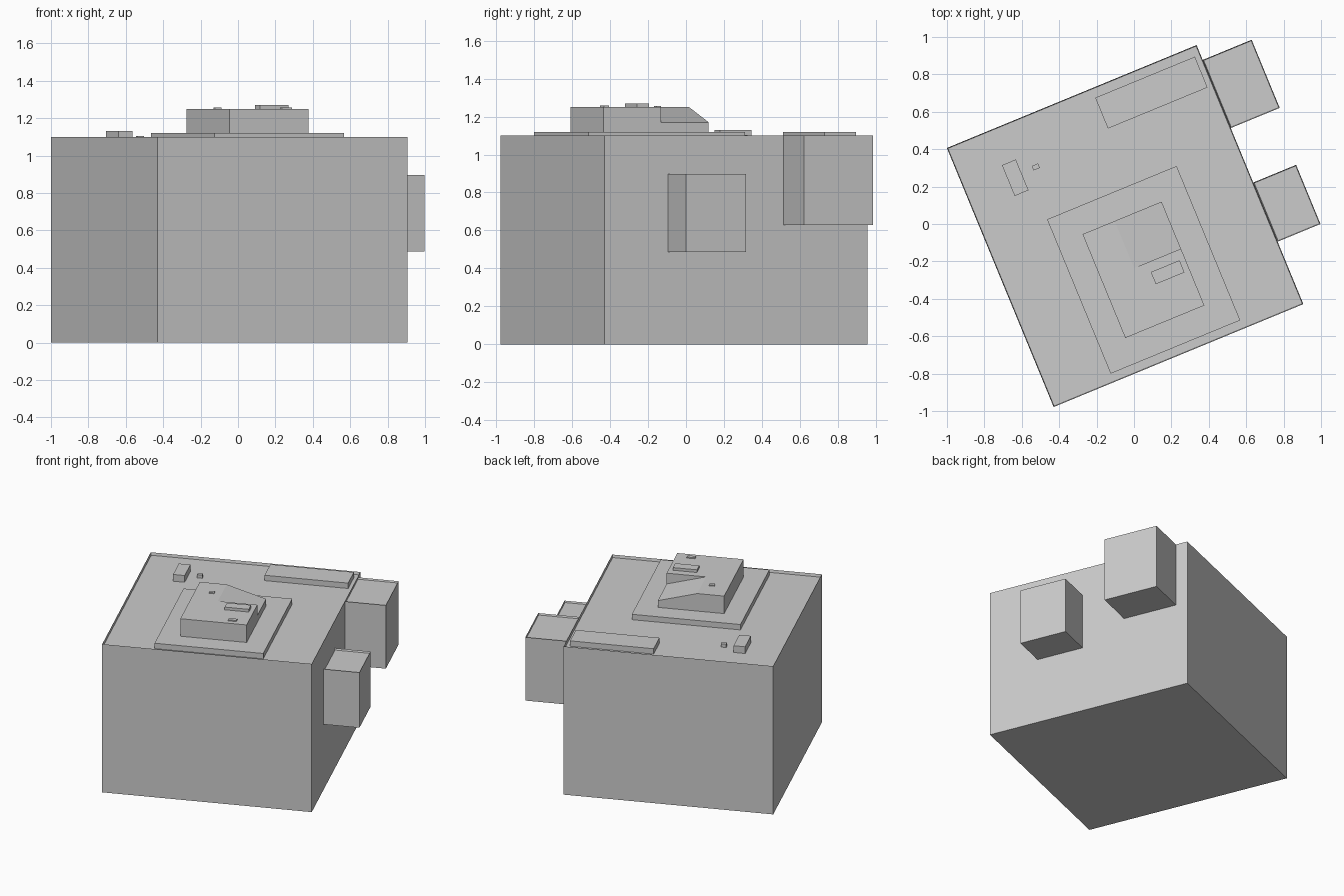
import bpy, bmesh, math
from mathutils import Matrix, Vector

if "Cube" in bpy.data.objects:
    bpy.data.objects.remove(bpy.data.objects["Cube"])

# Building axes: rotated about z, centred on the main block
FRAME = Matrix.Translation((-0.0475, -0.011, 0)) @ Matrix.Rotation(math.radians(22.4), 4, 'Z')


def finish(name, bm):
    bmesh.ops.recalc_face_normals(bm, faces=bm.faces)
    bm.transform(FRAME)
    mesh = bpy.data.meshes.new(name)
    bm.to_mesh(mesh)
    bm.free()
    obj = bpy.data.objects.new(name, mesh)
    bpy.context.collection.objects.link(obj)
    return obj


def box(name, u0, u1, v0, v1, z0, z1, rim=0, recess=0):
    """Box in building axes, optionally with a sunken roof inside a thin parapet."""
    bm = bmesh.new()
    bmesh.ops.create_cube(bm, size=1)
    bm.transform(Matrix.Translation(((u0 + u1) / 2, (v0 + v1) / 2, (z0 + z1) / 2))
                 @ Matrix.Diagonal((u1 - u0, v1 - v0, z1 - z0, 1)))
    if rim:
        bm.normal_update()
        top = max(bm.faces, key=lambda f: f.calc_center_median().z)
        bmesh.ops.inset_region(bm, faces=[top], thickness=rim)
        bmesh.ops.translate(bm, verts=top.verts, vec=(0, 0, -recess))
    return finish(name, bm)


def box_at(name, x, y, su, sv, z0, z1):
    """Box centred on a world position, aligned with the building."""
    c = FRAME.inverted() @ Vector((x, y, 0))
    return box(name, c.x - su / 2, c.x + su / 2, c.y - sv / 2, c.y + sv / 2, z0, z1)


def prism(name, profile, v0, v1):
    """Profile of (u, z) points extruded along v."""
    bm = bmesh.new()
    face = bm.faces.new([bm.verts.new((u, v0, z)) for u, z in profile])
    ext = bmesh.ops.extrude_face_region(bm, geom=[face])
    verts = [g for g in ext['geom'] if isinstance(g, bmesh.types.BMVert)]
    bmesh.ops.translate(bm, verts=verts, vec=(0, v1 - v0, 0))
    return finish(name, bm)


# Main block and the two volumes hanging off its right side
box("main_block", -0.722, 0.722, -0.749, 0.749, 0, 1.1, 0.006, 0.02)
box("upper_side_bay", 0.722, 1.005, 0.269, 0.663, 0.63, 1.1, 0.006, 0.012)
box("lower_side_bay", 0.722, 0.97, -0.388, -0.046, 0.487, 0.897, 0.006, 0.012)

# Roof slabs
box_at("roof_plinth", 0.0515, -0.245, 0.749, 0.892, 1.08, 1.12)
box_at("rear_roof_slab", 0.093, 0.7025, 0.576, 0.178, 1.08, 1.12)

# Penthouse with a sloping cut in its rear right quarter
p = FRAME.inverted() @ Vector((0.0505, -0.245, 0))
pu, pv = p.x, p.y
penthouse = box("penthouse", pu - 0.2285, pu + 0.2285, pv - 0.3, pv + 0.3, 1.12, 1.25)
start, slope = -0.043, -0.08 / 0.2715
cutter = prism("ramp_cutter", [(pu + u, z) for u, z in (
    (start, 1.25), (start + 0.36, 1.25 + slope * 0.36), (start + 0.36, 1.35), (start, 1.35))],
    pv + 0.028, pv + 0.4)
cutter.hide_render = True
cutter.hide_viewport = True
cut = penthouse.modifiers.new("ramp", 'BOOLEAN')
cut.operation, cut.object, cut.solver = 'DIFFERENCE', cutter, 'EXACT'
# Bake the cut, then drop the cutter
baked = bpy.data.meshes.new_from_object(
    penthouse.evaluated_get(bpy.context.evaluated_depsgraph_get()))
penthouse.modifiers.clear()
penthouse.data = baked
bpy.data.objects.remove(cutter)

# Rooftop equipment
for name, x, y, su, sv, z0, z1 in (
        ("penthouse_vent_large", 0.18, -0.258, 0.166, 0.07, 1.25, 1.27),
        ("penthouse_vent_small", 0.257, -0.43, 0.058, 0.027, 1.25, 1.258),
        ("penthouse_vent_left", -0.11, -0.15, 0.036, 0.026, 1.25, 1.257),
        ("roof_unit", -0.635, 0.2475, 0.08, 0.178, 1.08, 1.13),
        ("roof_unit_small", -0.525, 0.305, 0.036, 0.026, 1.08, 1.104)):
    box_at(name, x, y, su, sv, z0, z1)
